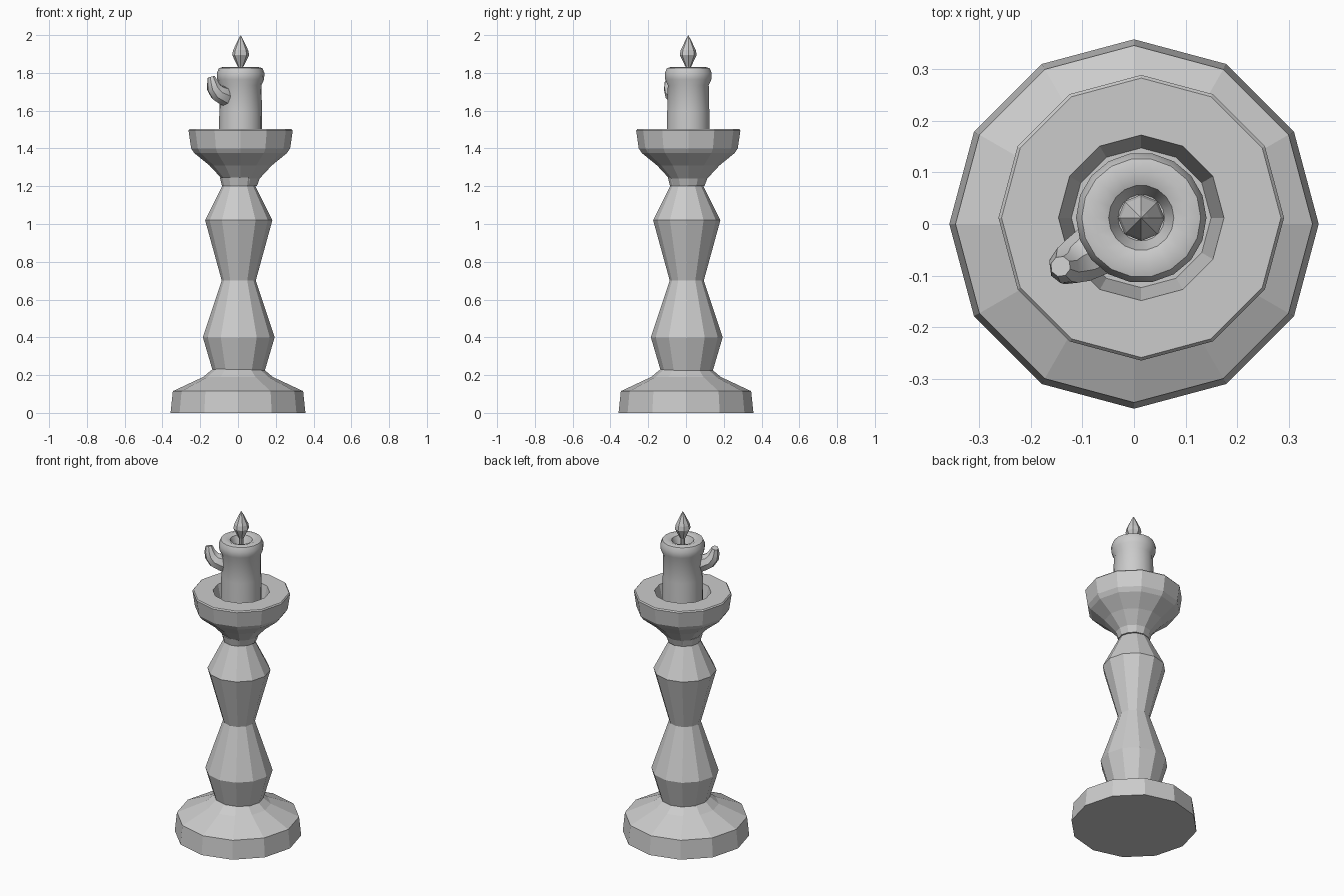
import bpy, bmesh, math

if "Cube" in bpy.data.objects:
    bpy.data.objects.remove(bpy.data.objects["Cube"])


def lathe(name, profile, sides, center=(0, 0), smooth=False):
    """Revolve (radius, z) points round a vertical axis; radius 0 makes a pole."""
    bm = bmesh.new()
    rings = []
    for r, z in profile:
        count = sides if r > 0 else 1
        rings.append([bm.verts.new((center[0] + r * math.cos(math.tau * i / sides),
                                    center[1] + r * math.sin(math.tau * i / sides), z))
                      for i in range(count)])
    for a, b in zip(rings, rings[1:]):
        for i in range(sides):
            j = (i + 1) % sides
            quad = [a[i % len(a)], a[j % len(a)], b[j % len(b)], b[i % len(b)]]
            bm.faces.new(list(dict.fromkeys(quad)))
    bmesh.ops.recalc_face_normals(bm, faces=bm.faces)
    mesh = bpy.data.meshes.new(name)
    bm.to_mesh(mesh)
    bm.free()
    obj = bpy.data.objects.new(name, mesh)
    bpy.context.collection.objects.link(obj)
    if smooth:
        activate(obj)
        bpy.ops.object.shade_smooth_by_angle(angle=math.radians(40))
    return obj


def activate(obj):
    bpy.ops.object.select_all(action='DESELECT')
    obj.select_set(True)
    bpy.context.view_layer.objects.active = obj


AXIS = (0.014, 0.012)   # the upper parts sit slightly off centre

# Broad foot
lathe("base", [(0, 0), (0.357, 0), (0.345, 0.115), (0.185, 0.19),
               (0.13, 0.235), (0, 0.235)], 12)

# Double-waisted stem
lathe("stem", [(0, 0.22), (0.137, 0.22), (0.19, 0.40), (0.09, 0.70),
               (0.178, 1.02), (0.088, 1.20), (0.1, 1.245), (0, 1.245)],
      12, (0.004, 0.004))

# Flared drip dish with a well for the candle
lathe("dish", [(0, 1.2), (0.086, 1.2), (0.1, 1.24), (0.165, 1.31), (0.245, 1.375),
               (0.262, 1.40), (0.276, 1.495), (0.27, 1.502), (0.16, 1.502),
               (0.135, 1.39), (0, 1.39)], 12, AXIS)

# Candle with a rolled rim and melted hollow
lathe("candle", [(0, 1.385), (0.115, 1.385), (0.113, 1.60), (0.110, 1.735),
                 (0.124, 1.765), (0.126, 1.80), (0.115, 1.825), (0.09, 1.832),
                 (0.063, 1.822), (0.045, 1.775), (0, 1.77)], 18, AXIS, True)

# Wick and flame
lathe("wick", [(0, 1.76), (0.014, 1.76), (0.013, 1.85), (0, 1.85)], 8, AXIS)
lathe("flame", [(0, 1.832), (0.016, 1.835), (0.045, 1.895), (0.04, 1.92),
                (0.014, 1.975), (0, 2.0)], 8, AXIS)

# Wax drip curling up from the side of the candle
curve = bpy.data.curves.new("wax_drip", 'CURVE')
curve.dimensions = '3D'
curve.bevel_depth = 1.0
curve.bevel_resolution = 2
curve.use_fill_caps = True
path = [(-0.045, -0.03, 1.66, 0.045), (-0.075, -0.05, 1.68, 0.052),
        (-0.108, -0.07, 1.695, 0.046), (-0.128, -0.08, 1.722, 0.039),
        (-0.135, -0.085, 1.75, 0.03), (-0.142, -0.082, 1.778, 0.02)]
spline = curve.splines.new('POLY')
spline.points.add(len(path) - 1)
for point, (x, y, z, r) in zip(spline.points, path):
    point.co = (x, y, z, 1)
    point.radius = r
drip = bpy.data.objects.new("wax_drip", curve)
bpy.context.collection.objects.link(drip)
activate(drip)
bpy.ops.object.convert(target='MESH')
bpy.ops.object.shade_smooth_by_angle(angle=math.radians(40))
